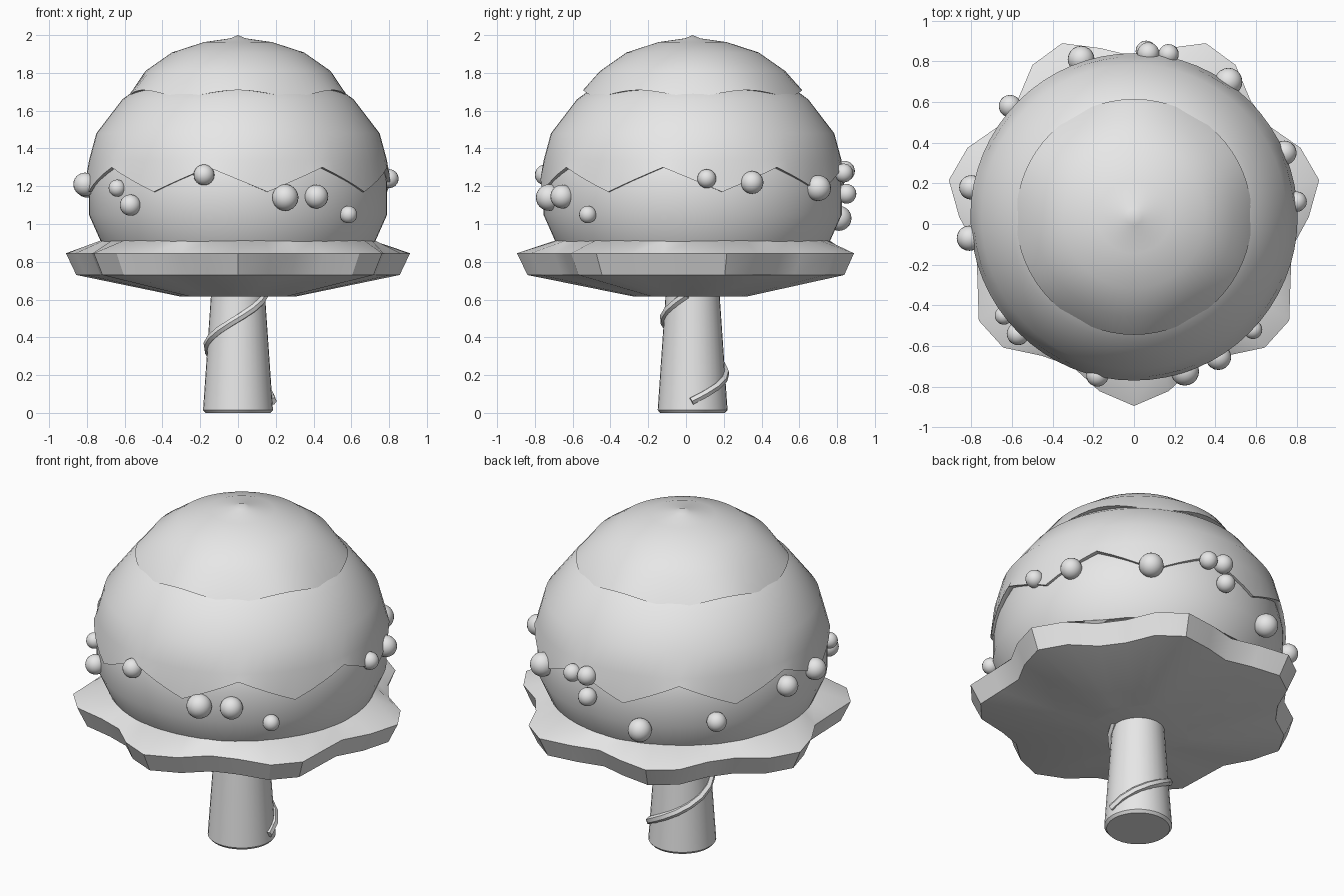
import bpy, bmesh, math

if "Cube" in bpy.data.objects:
    bpy.data.objects.remove(bpy.data.objects["Cube"])

CY = 0.035  # centre axis offset in y
grey = bpy.data.materials.new("plain_grey")
grey.diffuse_color = (0.8, 0.8, 0.8, 1)
grey.use_nodes = True
grey.node_tree.nodes["Principled BSDF"].inputs["Base Color"].default_value = grey.diffuse_color


def finish(obj, angle=30):
    obj.data.materials.clear()
    obj.data.materials.append(grey)
    bpy.ops.object.select_all(action='DESELECT')
    obj.select_set(True)
    bpy.context.view_layer.objects.active = obj
    bpy.ops.object.shade_smooth_by_angle(angle=math.radians(angle))


def lathe(name, rings, n, angle=30):
    """Rings are functions a -> (radius, z); angle a runs from the front towards +x."""
    bm = bmesh.new()
    loops = []
    for ring in rings:
        loop = []
        for i in range(n):
            a = 2 * math.pi * i / n
            r, z = ring(a)
            loop.append(bm.verts.new((r * math.sin(a), CY - r * math.cos(a), z)))
        loops.append(loop)
    for lo, hi in zip(loops, loops[1:]):
        for i in range(n):
            j = (i + 1) % n
            bm.faces.new((lo[i], lo[j], hi[j], hi[i]))
    bm.faces.new(loops[0][::-1])
    bm.faces.new(loops[-1])
    bmesh.ops.remove_doubles(bm, verts=bm.verts, dist=0.0005)
    bmesh.ops.recalc_face_normals(bm, faces=bm.faces)
    me = bpy.data.meshes.new(name)
    bm.to_mesh(me)
    bm.free()
    obj = bpy.data.objects.new(name, me)
    bpy.context.collection.objects.link(obj)
    finish(obj, angle)
    return obj


def fixed(r, z):
    return lambda a: (r, z)


# Tapered stem
lathe("stem", [fixed(0.172, 0), fixed(0.185, 0.015), fixed(0.142, 0.64)], 32)

# Scalloped plate with seven lobes
def scallop(scale, z):
    return lambda a: (scale * (0.86 + 0.07 * math.cos(7 * a)), z)

lathe("scalloped_plate", [scallop(0.33, 0.615), scallop(0.94, 0.73),
                          scallop(1, 0.845), fixed(0.72, 0.915)], 32)

# Lower dome
lathe("lower_dome", [fixed(0.70, 0.86), fixed(0.73, 0.915), fixed(0.79, 1.05),
                     fixed(0.79, 1.22), fixed(0.765, 1.35), fixed(0.7, 1.45)], 64)

# Icing shell with a zigzag lower edge, eight teeth
def zigzag(r, z_mid=1.235, amp=0.065):
    def ring(a):
        t = ((math.degrees(a) - 33.75) % 45) / 45   # 0 at a peak
        return (r, z_mid + amp * (abs(t - 0.5) * 4 - 1))
    return ring

lathe("icing_shell", [zigzag(0.775), zigzag(0.805), fixed(0.788, 1.34), fixed(0.75, 1.48),
                      fixed(0.612, 1.66), fixed(0.53, 1.72), fixed(0.4, 1.78)], 64, 40)

# Top cap with a wavy lip, six waves
def wave(r):
    return lambda a: (r, 1.693 + 0.016 * math.cos(6 * a))

lathe("top_cap", [wave(0.53), wave(0.58), fixed(0.49, 1.81), fixed(0.35, 1.908),
                  fixed(0.18, 1.963), fixed(0.04, 1.983), fixed(0, 2.0)], 64, 40)

# Vine winding once around the stem
curve = bpy.data.curves.new("vine", 'CURVE')
curve.dimensions = '3D'
curve.bevel_depth = 0.022
curve.bevel_resolution = 1
curve.use_fill_caps = True
N = 16
path = curve.splines.new('POLY')
path.points.add(N - 1)
for i, p in enumerate(path.points):
    deg = 88 + 350 * i / (N - 1)
    a = math.radians(deg)
    z = 0.065 + 0.145 * (deg - 90) / 90
    r = 0.188 - 0.07 * z
    p.co = (r * math.sin(a), CY - r * math.cos(a), z, 1)
vine = bpy.data.objects.new("vine", curve)
bpy.context.collection.objects.link(vine)
bpy.context.view_layer.objects.active = vine
vine.select_set(True)
bpy.ops.object.convert(target='MESH')
finish(bpy.context.view_layer.objects.active, 50)

# Scattered berries: x, y, z, radius
berries = [
    (-0.80, 0.18, 1.20, 0.06), (-0.81, -0.07, 1.21, 0.062), (-0.64, -0.45, 1.19, 0.045),
    (-0.57, -0.54, 1.10, 0.056), (-0.18, -0.745, 1.26, 0.055), (0.25, -0.725, 1.14, 0.07),
    (0.415, -0.655, 1.145, 0.063), (0.585, -0.52, 1.05, 0.046), (0.80, 0.11, 1.24, 0.05),
    (0.74, 0.35, 1.22, 0.06), (0.465, 0.70, 1.19, 0.068), (0.17, 0.835, 1.27, 0.05),
    (0.07, 0.84, 1.28, 0.054), (0.06, 0.85, 1.16, 0.052), (-0.26, 0.81, 1.03, 0.066),
    (-0.61, 0.58, 1.085, 0.055),
]
for i, (x, y, z, r) in enumerate(berries):
    bpy.ops.mesh.primitive_uv_sphere_add(segments=20, ring_count=12, radius=r, location=(x, y, z))
    berry = bpy.context.object
    berry.name = f"berry_{i + 1}"
    finish(berry, 60)
